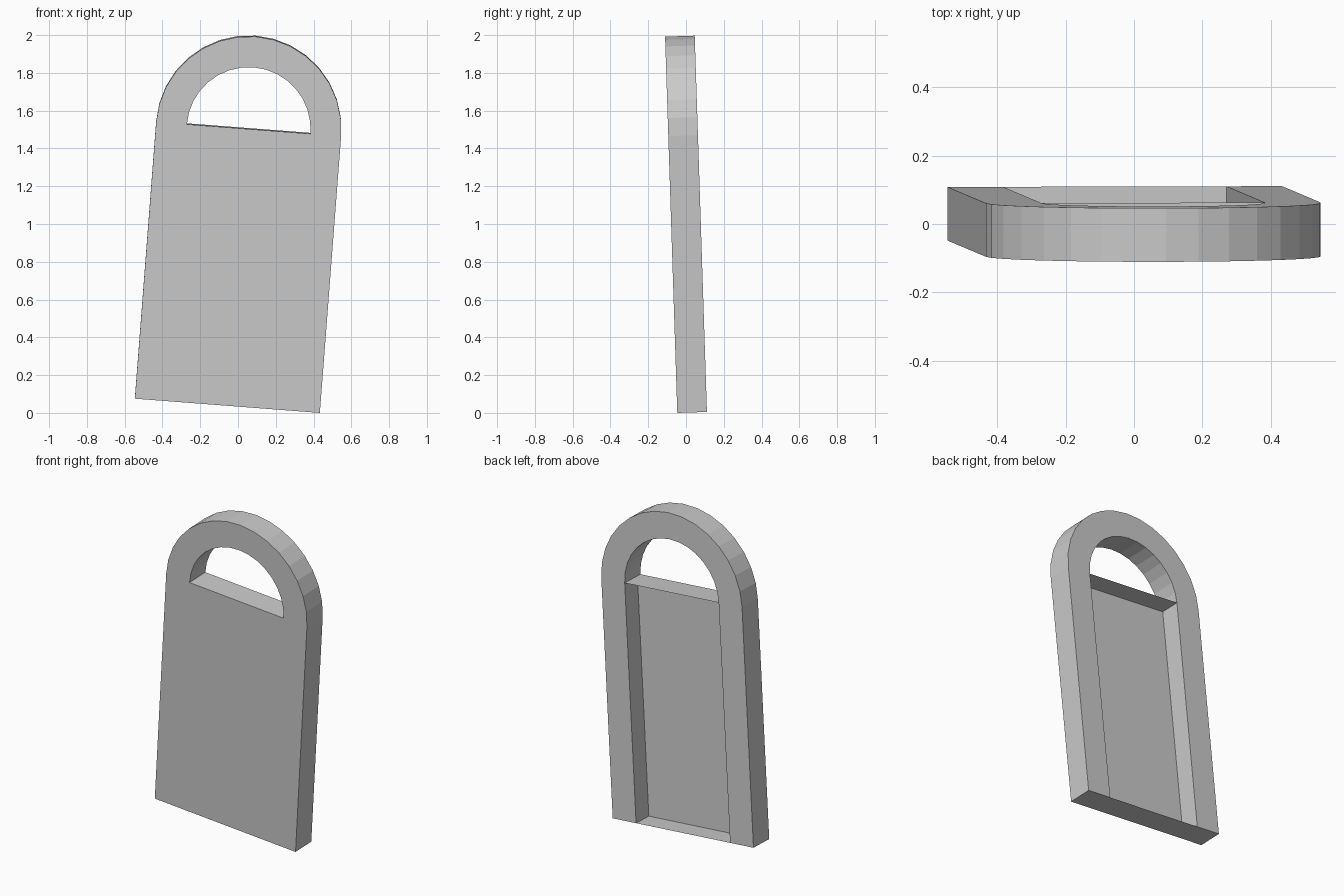
import bpy, bmesh, math
from mathutils import Matrix, Vector

if "Cube" in bpy.data.objects:
    bpy.data.objects.remove(bpy.data.objects["Cube"])

R_OUT, R_IN = 0.491, 0.328      # outer and opening half widths
H = 1.47                        # height of the straight sides
T = 0.157                       # frame thickness
PANEL = 0.03                    # front panel thickness
SEG = 16                        # arch facets

# Slight lean to the front and to the right
LEAN = Matrix.Rotation(math.radians(1.86), 4, 'X') @ Matrix.Rotation(math.radians(4.4), 4, 'Y')
parts = []


def add_part(name, bm):
    bmesh.ops.transform(bm, matrix=LEAN, verts=bm.verts)
    mesh = bpy.data.meshes.new(name)
    bm.to_mesh(mesh)
    bm.free()
    obj = bpy.data.objects.new(name, mesh)
    bpy.context.collection.objects.link(obj)
    parts.append(obj)


def arch(r):
    pts = [(r, 0)]
    for i in range(SEG + 1):
        a = math.pi * i / SEG
        pts.append((r * math.cos(a), H + r * math.sin(a)))
    return pts + [(-r, 0)]


def sheet(name, z):
    bm = bmesh.new()
    y0, y1 = -T / 2 + PANEL, T / 2
    bm.faces.new([bm.verts.new((x, y, z)) for x, y in
                  ((-R_IN, y0), (R_IN, y0), (R_IN, y1), (-R_IN, y1))])
    add_part(name, bm)


# Arched frame: a strip between two arches, extruded through the thickness
bm = bmesh.new()
outer = [bm.verts.new((x, -T / 2, z)) for x, z in arch(R_OUT)]
inner = [bm.verts.new((x, -T / 2, z)) for x, z in arch(R_IN)]
for i in range(len(outer) - 1):
    bm.faces.new((outer[i], outer[i + 1], inner[i + 1], inner[i]))
ext = bmesh.ops.extrude_face_region(bm, geom=bm.faces[:])
bmesh.ops.translate(bm, vec=(0, T, 0),
                    verts=[g for g in ext['geom'] if isinstance(g, bmesh.types.BMVert)])
bmesh.ops.recalc_face_normals(bm, faces=bm.faces)
add_part("arched_frame", bm)

# Thin panel flush with the front
bm = bmesh.new()
bmesh.ops.create_cube(bm, size=1, matrix=Matrix.Translation((0, -T / 2 + PANEL / 2, H / 2))
                      @ Matrix.Diagonal((2 * R_IN, PANEL, H, 1)))
add_part("front_panel", bm)

# Sheets closing the recess above and below
sheet("top_ledge", H)
sheet("bottom_ledge", 0)

# Centre the model and stand it on the floor
pts = [v.co for o in parts for v in o.data.vertices]
lo = Vector([min(p[i] for p in pts) for i in range(3)])
hi = Vector([max(p[i] for p in pts) for i in range(3)])
shift = Vector((-(lo.x + hi.x) / 2, -(lo.y + hi.y) / 2, -lo.z))
for o in parts:
    o.data.transform(Matrix.Translation(shift))
